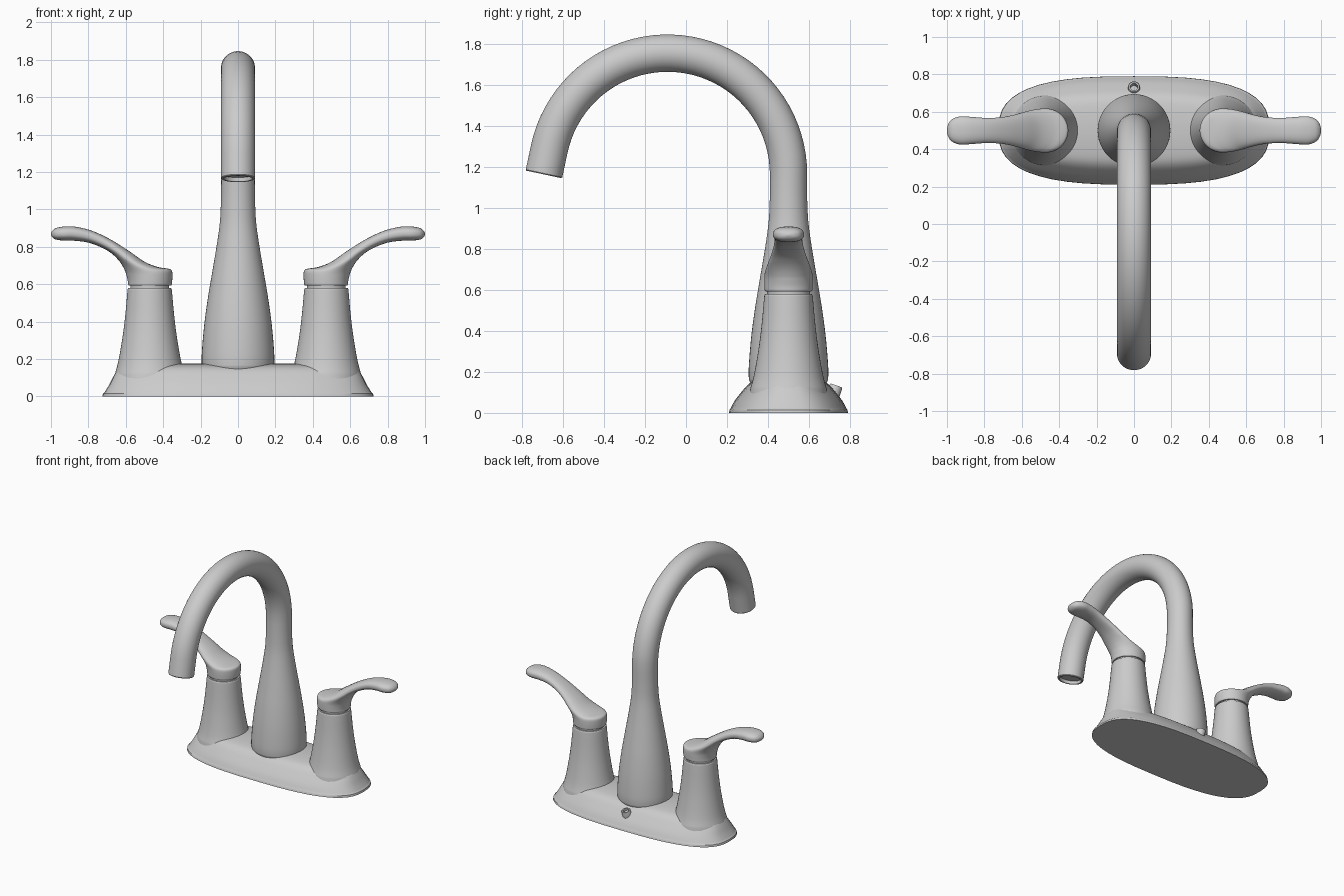
import bpy, bmesh, math
from mathutils import Vector

if "Cube" in bpy.data.objects:
    bpy.data.objects.remove(bpy.data.objects["Cube"])

N = 48
CY = 0.5  # depth of the plate, spout and handle axes


def loft(name, rings, angle=35):
    """Skin a list of equal-length point rings and cap both ends."""
    bm = bmesh.new()
    rows = [[bm.verts.new(p) for p in r] for r in rings]
    n = len(rows[0])
    for a, b in zip(rows, rows[1:]):
        for i in range(n):
            bm.faces.new((a[i], a[(i + 1) % n], b[(i + 1) % n], b[i]))
    bm.faces.new(rows[0])
    bm.faces.new(rows[-1])
    bmesh.ops.recalc_face_normals(bm, faces=bm.faces)
    me = bpy.data.meshes.new(name)
    bm.to_mesh(me)
    bm.free()
    ob = bpy.data.objects.new(name, me)
    bpy.context.collection.objects.link(ob)
    bpy.ops.object.select_all(action='DESELECT')
    ob.select_set(True)
    bpy.context.view_layer.objects.active = ob
    bpy.ops.object.shade_smooth_by_angle(angle=math.radians(angle))
    return ob


def spline(rows, steps=5):
    """Catmull-Rom interpolation of tuples of any length."""
    out = []
    for i in range(len(rows) - 1):
        p0, p1, p2, p3 = (rows[max(i - 1, 0)], rows[i], rows[i + 1],
                          rows[min(i + 2, len(rows) - 1)])
        for s in range(steps):
            t = s / steps
            out.append(tuple(0.5 * (2 * b + (c - a) * t + (2 * a - 5 * b + 4 * c - d) * t ** 2
                                    + (3 * b - a - 3 * c + d) * t ** 3)
                             for a, b, c, d in zip(p0, p1, p2, p3)))
    return out + [tuple(rows[-1])]


def ring(center, u, v, power=2.0):
    """Superellipse around center with half-axis vectors u and v."""
    pts = []
    for i in range(N):
        a = 2 * math.pi * i / N
        c, s = math.cos(a), math.sin(a)
        pts.append(Vector(center)
                   + Vector(u) * math.copysign(abs(c) ** (2 / power), c)
                   + Vector(v) * math.copysign(abs(s) ** (2 / power), s))
    return pts


def lathe(name, x, profile):
    return loft(name, [ring((x, CY, z), (r, 0, 0), (0, r, 0)) for r, z in profile])


# Flared base plate: half length, half depth, height
plate = [(0.725, 0.29, 0), (0.722, 0.288, 0.015)] + spline(
    [(0.715, 0.284, 0.02), (0.69, 0.262, 0.06), (0.667, 0.227, 0.105), (0.645, 0.195, 0.14),
     (0.61, 0.16, 0.16), (0.54, 0.11, 0.17), (0.40, 0.05, 0.175), (0.2, 0.01, 0.176)], 4)
loft("base_plate", [ring((0, CY, z), (a, 0, 0), (0, b, 0), 2.75) for a, b, z in plate])

# Spout: tapered body, arched tube, straight outlet
rings = []
for r, z in [(0.17, 0.10), (0.185, 0.145)] + spline(
        [(0.193, 0.16), (0.194, 0.22), (0.183, 0.36), (0.165, 0.5), (0.142, 0.64),
         (0.115, 0.8), (0.097, 0.93), (0.091, 1.05), (0.09, 1.15)]):
    rings.append(ring((0, CY, z), (r, 0, 0), (0, r, 0)))
R, ay, az, r = 0.59, -0.09, 1.165, 0.091
END = math.radians(168)
for i in range(1, 41):
    a = END * i / 40
    n = Vector((0, math.cos(a), math.sin(a)))
    rings.append(ring(Vector((0, ay, az)) + n * R, (r, 0, 0), n * r))
tangent = Vector((0, -math.sin(END), math.cos(END)))
end = Vector((0, ay, az)) + n * R
# outlet lip and recessed aerator
for d, k in [(0.122, r), (0.127, 0.087), (0.127, 0.076), (0.105, 0.074), (0.105, 0.03)]:
    rings.append(ring(end + tangent * d, (k, 0, 0), n * k))
loft("spout", rings)

# Lift-rod collar behind the spout
axis = Vector((0, 0.35, 1)).normalized()
side = axis.cross(Vector((1, 0, 0)))
loft("lift_rod_collar",
     [ring(Vector((0, 0.722, 0.10)) + axis * d, (k, 0, 0), side * k)
      for d, k in [(-0.04, 0.032), (0.03, 0.032), (0.036, 0.028), (0.036, 0.02), (0.0, 0.019)]])

# Lever sections: top x, top z, bottom x, bottom z, half width
lever = spline([
    (0.353, 0.60, 0.588, 0.60, 0.117), (0.351, 0.64, 0.590, 0.62, 0.118),
    (0.354, 0.673, 0.596, 0.645, 0.118), (0.375, 0.683, 0.603, 0.668, 0.117),
    (0.43, 0.692, 0.62, 0.702, 0.112), (0.50, 0.72, 0.645, 0.735, 0.101),
    (0.58, 0.775, 0.68, 0.767, 0.085), (0.68, 0.838, 0.73, 0.796, 0.071),
    (0.78, 0.885, 0.80, 0.822, 0.067), (0.87, 0.907, 0.875, 0.832, 0.073),
    (0.93, 0.908, 0.93, 0.833, 0.075), (0.972, 0.90, 0.972, 0.838, 0.06),
    (0.992, 0.886, 0.992, 0.85, 0.036), (1.0, 0.872, 1.0, 0.864, 0.008)])
lever = [(0.358, 0.592, 0.584, 0.592, 0.112)] + lever

for label, sx in (("left", -1), ("right", 1)):
    # Handle pedestal with the narrow neck under the lever
    lathe(label + "_handle_base", sx * 0.472,
          [(0.19, 0.08)] + spline([(0.186, 0.12), (0.172, 0.17), (0.158, 0.24), (0.142, 0.34),
                                   (0.13, 0.44), (0.121, 0.54), (0.118, 0.572)])
          + [(0.114, 0.58), (0.104, 0.58), (0.104, 0.60)])
    sections = []
    for tx, tz, bx, bz, w in lever:
        mid = (sx * (tx + bx) / 2, CY, (tz + bz) / 2)
        half = (sx * (tx - bx) / 2, 0, (tz - bz) / 2)
        blend = min(max((tz - 0.69) / 0.15, 0), 1)
        sections.append(ring(mid, half, (0, w, 0), 2 + 0.4 * blend))
    loft(label + "_lever", sections, 50)
